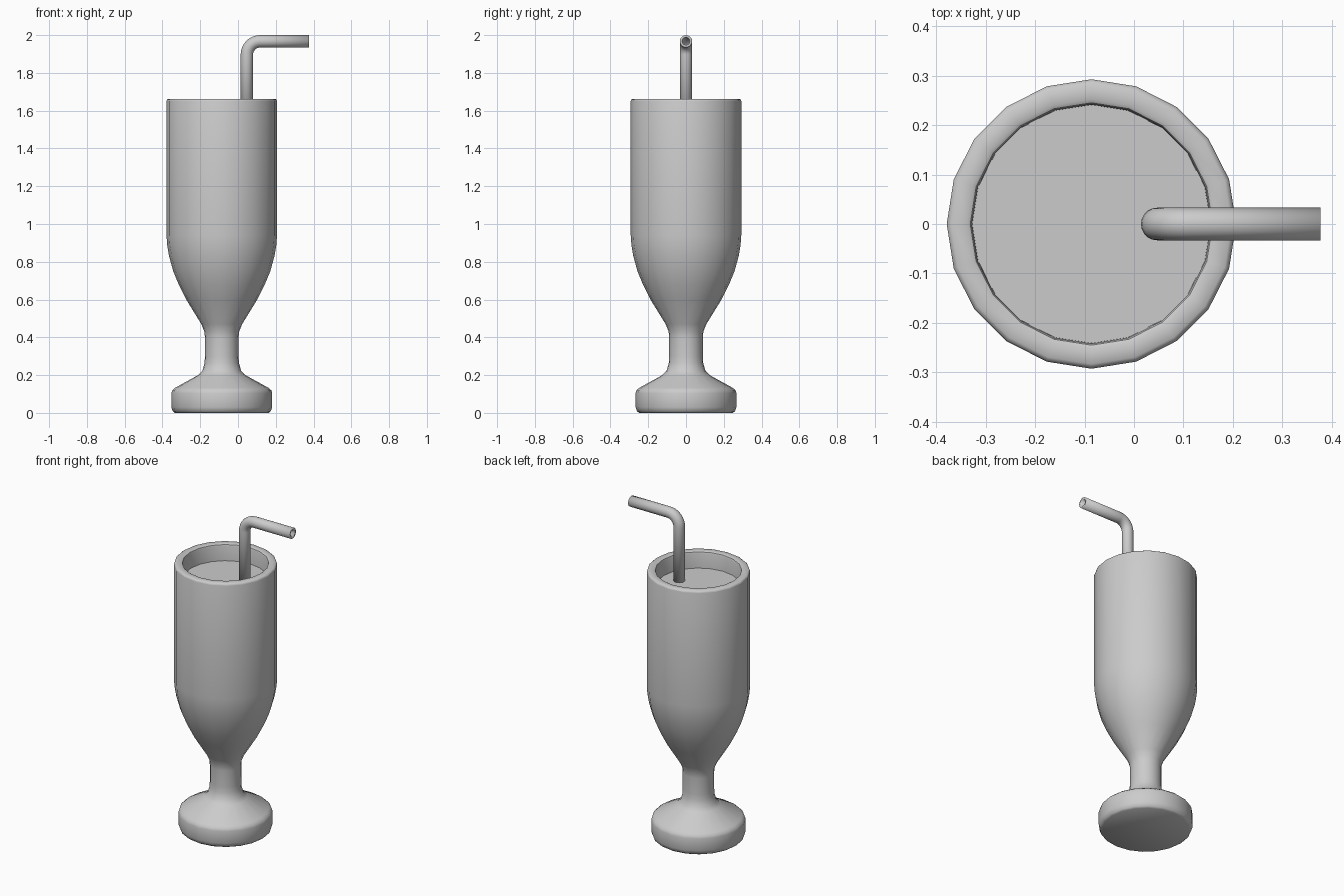
import bpy, bmesh, math
from mathutils import Matrix, Vector

old = bpy.data.objects.get("Cube")
if old:
    bpy.data.objects.remove(old, do_unlink=True)

GLASS_X = -0.086
SIDES = 20

grey = bpy.data.materials.new("plain_grey")
grey.use_nodes = True
GREY = (0.6, 0.6, 0.6, 1)
grey.diffuse_color = GREY
grey.node_tree.nodes["Principled BSDF"].inputs["Base Color"].default_value = GREY


def finish(name, bm, x=0.0):
    """Turn a bmesh into a smooth-shaded object with sharp creases."""
    bmesh.ops.recalc_face_normals(bm, faces=bm.faces)
    mesh = bpy.data.meshes.new(name)
    bm.to_mesh(mesh)
    bm.free()
    mesh.materials.append(grey)
    obj = bpy.data.objects.new(name, mesh)
    obj.location.x = x
    bpy.context.collection.objects.link(obj)
    bpy.ops.object.select_all(action="DESELECT")
    obj.select_set(True)
    bpy.context.view_layer.objects.active = obj
    bpy.ops.object.shade_smooth_by_angle(angle=math.radians(40))
    return obj


def lathe(name, profile, x):
    """Spin (radius, height) points round the vertical axis."""
    bm = bmesh.new()
    verts = [bm.verts.new((r, 0, z)) for r, z in profile]
    edges = [bm.edges.new(pair) for pair in zip(verts, verts[1:])]
    bmesh.ops.spin(bm, geom=verts + edges, axis=(0, 0, 1), cent=(0, 0, 0),
                   angle=math.tau, steps=SIDES, use_duplicate=False)
    bmesh.ops.remove_doubles(bm, verts=bm.verts, dist=0.0005)
    return finish(name, bm, x)


# Glass: foot, stem, bowl, rim and inner wall in one profile
lathe("glass", [
    (0, 0), (0.248, 0), (0.259, 0.008), (0.267, 0.03),
    (0.267, 0.105), (0.262, 0.12), (0.247, 0.133),
    (0.125, 0.2), (0.103, 0.222), (0.091, 0.265), (0.089, 0.3),
    (0.089, 0.4), (0.092, 0.43), (0.108, 0.47),
    (0.185, 0.595), (0.228, 0.68), (0.257, 0.75), (0.279, 0.83), (0.289, 0.89),
    (0.2925, 0.94),
    (0.2925, 1.65), (0.290, 1.658), (0.283, 1.663),
    (0.252, 1.663), (0.245, 1.659), (0.242, 1.65), (0.241, 1.54),
], GLASS_X)

# Drink surface
bm = bmesh.new()
bmesh.ops.create_circle(bm, cap_ends=True, segments=SIDES, radius=0.241,
                        matrix=Matrix.Translation((0, 0, 1.56)))
finish("drink", bm, GLASS_X)

# Bent straw: rings swept up, round the elbow and out to +x
STRAW_R, BEND_R, STRAW_X, TOP_Z, END_X = 0.033, 0.07, 0.047, 1.967, 0.377
cx, cz = STRAW_X + BEND_R, TOP_Z - BEND_R
path = [(STRAW_X, 1.5, 0)]
for i in range(9):
    a = math.pi / 2 * i / 8
    path.append((cx - BEND_R * math.cos(a), cz + BEND_R * math.sin(a), a))
path.append((END_X, TOP_Z, math.pi / 2))

bm = bmesh.new()
rings = []
for x, z, tilt in path:
    place = Matrix.Translation((x, 0, z)) @ Matrix.Rotation(tilt, 4, "Y")
    rings.append([bm.verts.new(place @ Vector((STRAW_R * math.cos(t), STRAW_R * math.sin(t), 0)))
                  for t in (math.tau * k / SIDES for k in range(SIDES))])
for low, high in zip(rings, rings[1:]):
    for k in range(SIDES):
        n = (k + 1) % SIDES
        bm.faces.new((low[k], low[n], high[n], high[k]))
straw = finish("straw", bm)
wall = straw.modifiers.new("wall", "SOLIDIFY")
wall.thickness = 0.013
wall.offset = -1
